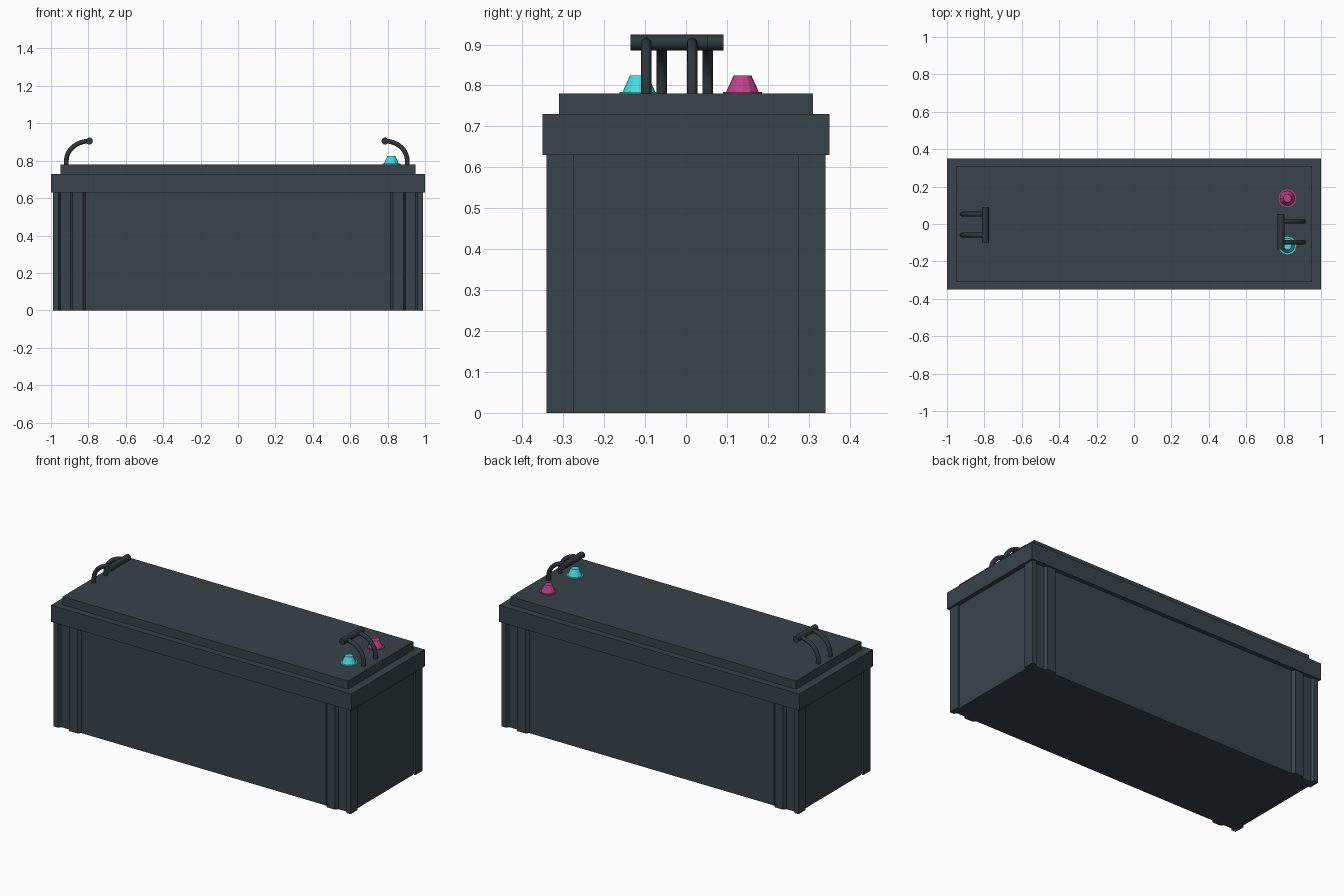
import bpy, bmesh, math
from mathutils import Vector

if "Cube" in bpy.data.objects:
    bpy.data.objects.remove(bpy.data.objects["Cube"])


def material(name, rgb):
    m = bpy.data.materials.new(name)
    m.diffuse_color = (*rgb, 1)
    m.use_nodes = True
    m.node_tree.nodes["Principled BSDF"].inputs["Base Color"].default_value = m.diffuse_color
    return m


SLATE = material("dark slate", (0.040, 0.056, 0.067))
BLACK = material("handle charcoal", (0.027, 0.039, 0.045))
CYAN = material("cyan terminal", (0.065, 0.70, 0.74))
PINK = material("magenta terminal", (0.50, 0.053, 0.24))


def finish(name, bm, mat):
    bmesh.ops.recalc_face_normals(bm, faces=bm.faces[:])
    me = bpy.data.meshes.new(name)
    bm.to_mesh(me)
    bm.free()
    me.materials.append(mat)
    ob = bpy.data.objects.new(name, me)
    bpy.context.collection.objects.link(ob)
    return ob


def box(name, x, y, z, mat):
    bm = bmesh.new()
    bmesh.ops.create_cube(bm, size=1)
    for v in bm.verts:
        v.co = Vector([lo + (c + 0.5) * (hi - lo) for c, (lo, hi) in zip(v.co, (x, y, z))])
    return finish(name, bm, mat)


def prism(name, outline, z0, z1, mat):
    bm = bmesh.new()
    face = bm.faces.new([bm.verts.new((x, y, z0)) for x, y in outline])
    new = bmesh.ops.extrude_face_region(bm, geom=[face])["geom"]
    bmesh.ops.translate(bm, vec=(0, 0, z1 - z0),
                        verts=[g for g in new if isinstance(g, bmesh.types.BMVert)])
    return finish(name, bm, mat)


# Case outline: one quarter with a corrugated rib and a raised corner post, mirrored
quarter = [(0.815, 0.325), (0.83, 0.341), (0.885, 0.341), (0.895, 0.325),
           (0.95, 0.325), (0.96, 0.341), (0.988, 0.341), (0.988, 0.275), (0.975, 0.275)]
right = [(x, -y) for x, y in quarter] + quarter[::-1]
outline = right + [(-x, -y) for x, y in right]
prism("case", outline, 0, 0.64, SLATE)

# Stepped lid
box("lid_rim", (-1, 1), (-0.35, 0.35), (0.63, 0.73), SLATE)
box("lid_top", (-0.95, 0.95), (-0.31, 0.31), (0.725, 0.78), SLATE)


def lathe(name, x, y, profile, sides, mat):
    bm = bmesh.new()
    rings = [[bm.verts.new((x + r * math.cos(2 * math.pi * i / sides),
                            y + r * math.sin(2 * math.pi * i / sides), z))
              for i in range(sides)] for r, z in profile]
    for a, b in zip(rings, rings[1:]):
        for i in range(sides):
            j = (i + 1) % sides
            bm.faces.new((a[i], a[j], b[j], b[i]))
    bm.faces.new(rings[0])
    bm.faces.new(rings[-1])
    return finish(name, bm, mat)


# Terminals: thin flange and tapered post
terminal = [(0.048, 0.778), (0.048, 0.784), (0.040, 0.784), (0.022, 0.824)]
lathe("negative_terminal", 0.82, -0.115, terminal, 12, CYAN)
lathe("positive_terminal", 0.82, 0.138, terminal, 12, PINK)


def tube(name, pts, radius, mat, sides=12):
    # Round tube swept along a path lying in an xz plane, or straight along y
    bm = bmesh.new()
    pts = [Vector(p) for p in pts]
    rings = []
    for k, p in enumerate(pts):
        t = (pts[min(k + 1, len(pts) - 1)] - pts[max(k - 1, 0)]).normalized()
        u = Vector((1, 0, 0)) if abs(t.y) > 0.9 else Vector((0, 1, 0))
        w = t.cross(u)
        rings.append([bm.verts.new(p + radius * (u * math.cos(a) + w * math.sin(a)))
                      for a in (2 * math.pi * i / sides for i in range(sides))])
    for a, b in zip(rings, rings[1:]):
        for i in range(sides):
            j = (i + 1) % sides
            bm.faces.new((a[i], a[j], b[j], b[i])).smooth = True
    bm.faces.new(rings[0])
    bm.faces.new(rings[-1])
    ob = finish(name, bm, mat)
    bpy.ops.object.select_all(action='DESELECT')
    ob.select_set(True)
    bpy.context.view_layer.objects.active = ob
    bpy.ops.object.shade_smooth_by_angle(angle=math.radians(40))
    return ob


# Carry handles: two curved arms and a cross grip at each end
for side, label, foot, grip, yc in ((1, "right", 0.905, 0.786, -0.041),
                                    (-1, "left", 0.918, 0.795, -0.003)):
    run = foot - grip
    arc = [(foot - run * (1 - math.cos(a)), 0.80 + 0.105 * math.sin(a))
           for a in (math.pi / 2 * i / 8 for i in range(9))]
    path = [(foot, 0.77)] + arc
    for n, dy in (("front", -0.056), ("back", 0.056)):
        tube(f"{label}_handle_{n}_arm", [(side * x, yc + dy, z) for x, z in path], 0.0125, BLACK)
    tube(f"{label}_handle_grip", [(side * grip, yc - 0.095, 0.905),
                                  (side * grip, yc + 0.095, 0.905)], 0.019, BLACK)
